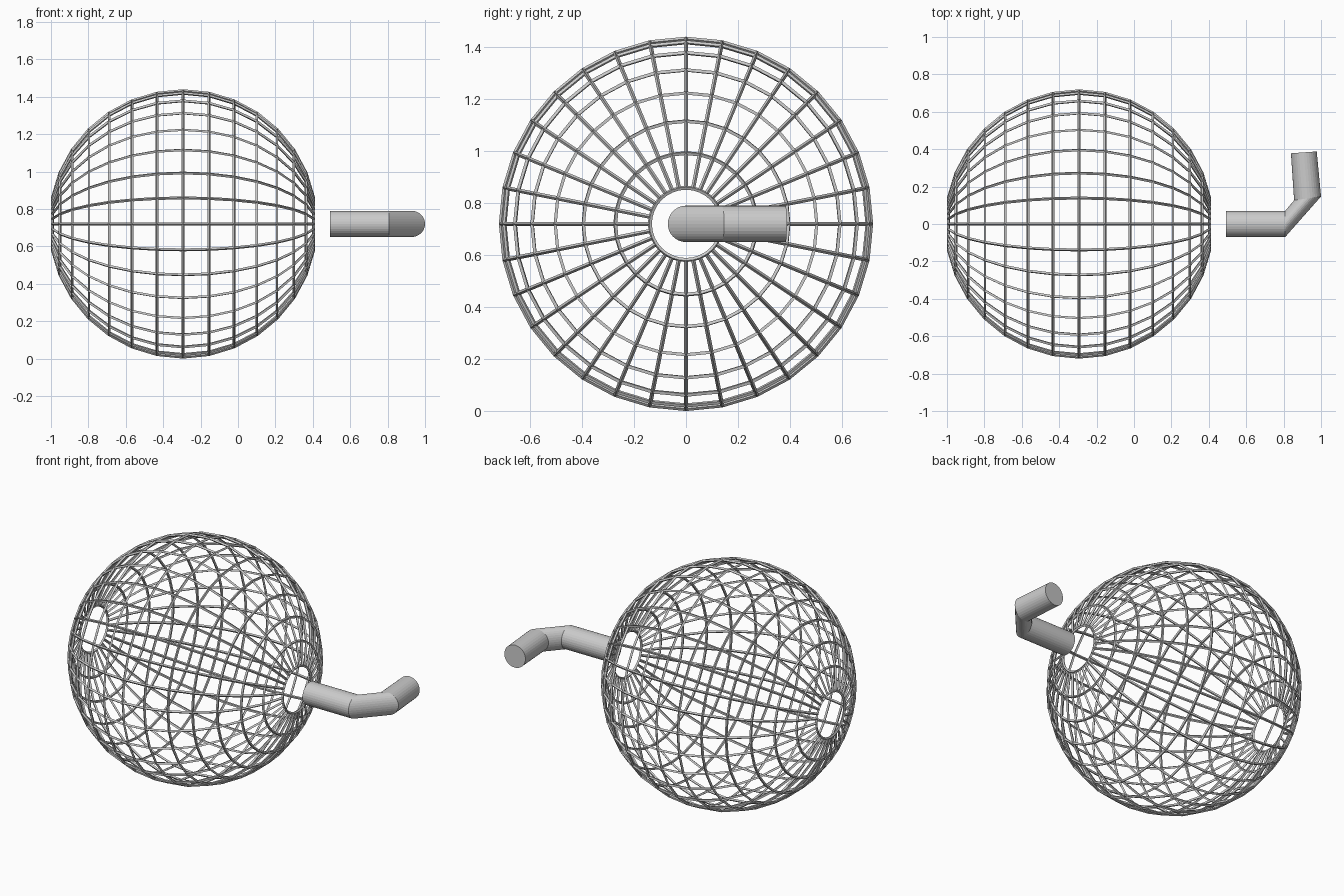
import bpy, bmesh
from math import sin, cos, pi

if "Cube" in bpy.data.objects:
    bpy.data.objects.remove(bpy.data.objects["Cube"])

CZ = 0.72       # height of the common axis
N = 32          # sides of every circle


def make_object(name, bm):
    bmesh.ops.recalc_face_normals(bm, faces=bm.faces)
    mesh = bpy.data.meshes.new(name)
    bm.to_mesh(mesh)
    bm.free()
    obj = bpy.data.objects.new(name, mesh)
    bpy.context.collection.objects.link(obj)
    return obj


def loft(bm, sections):
    rings = [[bm.verts.new(p) for p in s] for s in sections]
    for a, b in zip(rings, rings[1:]):
        for i in range(N):
            j = (i + 1) % N
            bm.faces.new((a[i], a[j], b[j], b[i]))
    return rings


# wire cage: sphere lying along x, open at both poles
R, CX = 0.712, -0.294
bm = bmesh.new()
loft(bm, [[(CX - R * cos(pi * k / 16),
            R * sin(pi * k / 16) * cos(2 * pi * i / N),
            CZ + R * sin(pi * k / 16) * sin(2 * pi * i / N)) for i in range(N)]
          for k in range(1, 16)])
cage = make_object("wire_cage", bm)
wire = cage.modifiers.new("Wire", "WIREFRAME")
wire.thickness = 0.016
wire.use_even_offset = True
wire.use_boundary = True

# bent handle: circle extruded through four cross-sections
# each section: centre x, y and in-plane half-width vector x, y
stations = [(0.492, 0.0, 0.0, -0.07),
            (0.808, 0.0, 0.0, -0.07),
            (0.928, 0.137, 0.072, 0.010),
            (0.908, 0.383, 0.069, 0.005)]
bm = bmesh.new()
rings = loft(bm, [[(x + u * cos(2 * pi * i / N),
                    y + v * cos(2 * pi * i / N),
                    CZ + 0.07 * sin(2 * pi * i / N)) for i in range(N)]
                  for x, y, u, v in stations])
bm.faces.new(rings[0])
bm.faces.new(rings[-1])
make_object("bent_handle", bm)
